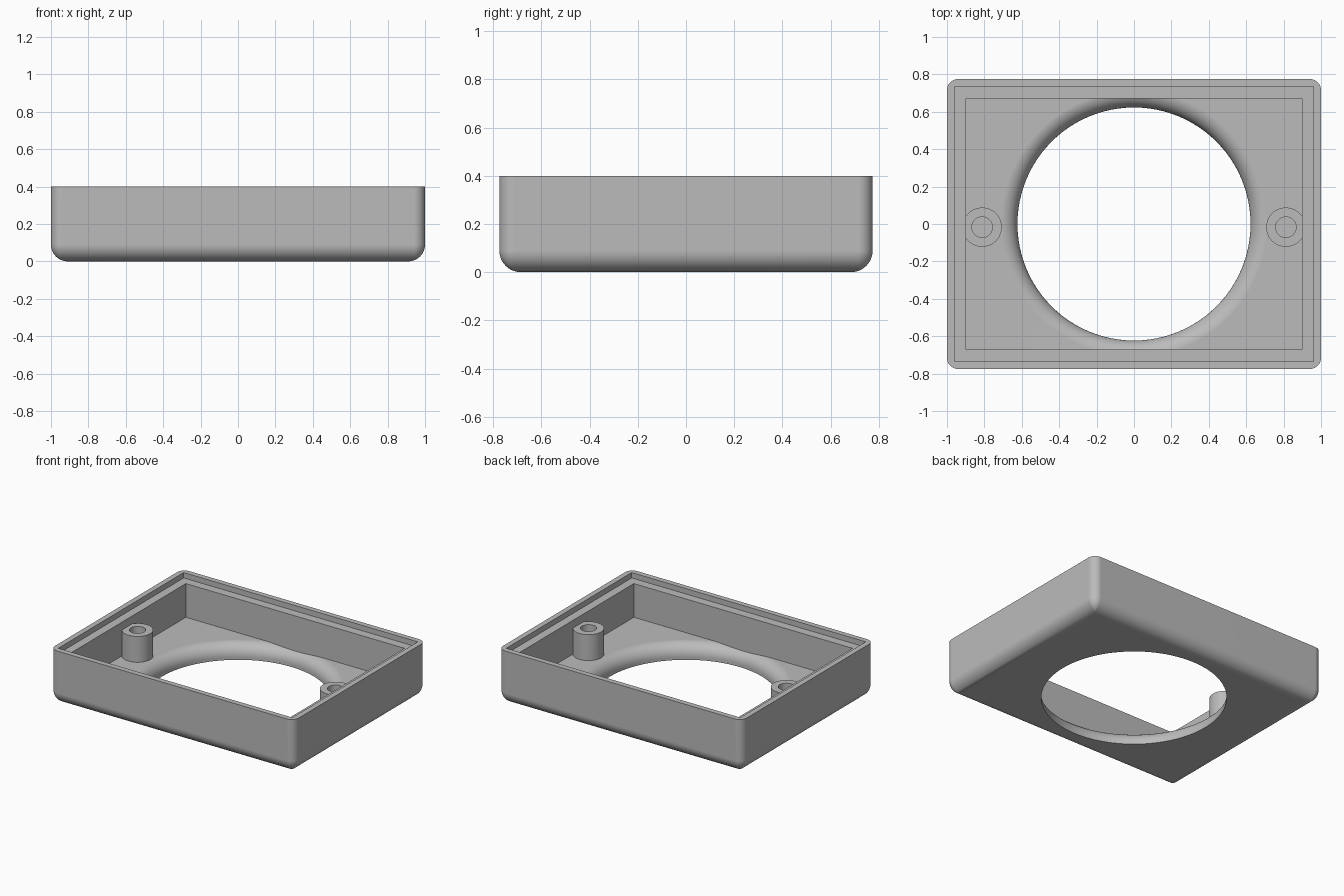
import bpy
import bmesh
from math import sin, cos, pi

cube = bpy.data.objects.get("Cube")
if cube:
    bpy.data.objects.remove(cube, do_unlink=True)

# Main dimensions
HALF_X, HALF_Y, HEIGHT = 1.0, 0.775, 0.4
CORNER, BOTTOM_ROUND = 0.06, 0.09
FLOOR, LEDGE = 0.11, 0.36
HOLE_R, FLARE = 0.623, 0.09
BOSS_X, BOSS_Y, BOSS_TOP = 0.812, -0.017, 0.302

grey = bpy.data.materials.new("light grey plastic")
grey.use_nodes = True
colour = (0.5, 0.5, 0.5, 1)
grey.diffuse_color = colour
grey.node_tree.nodes["Principled BSDF"].inputs["Base Color"].default_value = colour


def loft(name, rings):
    """Closed solid through rings of points with equal counts."""
    bm = bmesh.new()
    loops = [[bm.verts.new(p) for p in ring] for ring in rings]
    n = len(loops[0])
    for a, b in zip(loops, loops[1:]):
        for i in range(n):
            j = (i + 1) % n
            bm.faces.new((a[i], a[j], b[j], b[i]))
    bm.faces.new(loops[0][::-1])
    bm.faces.new(loops[-1])
    bmesh.ops.remove_doubles(bm, verts=bm.verts, dist=1e-5)
    bmesh.ops.recalc_face_normals(bm, faces=bm.faces)
    mesh = bpy.data.meshes.new(name)
    bm.to_mesh(mesh)
    bm.free()
    mesh.materials.append(grey)
    obj = bpy.data.objects.new(name, mesh)
    bpy.context.collection.objects.link(obj)
    return obj


def rounded_rect(hx, hy, r, z, steps=8):
    pts = []
    for q, (sx, sy) in enumerate([(1, 1), (-1, 1), (-1, -1), (1, -1)]):
        for k in range(steps + 1):
            a = (q + k / steps) * pi / 2
            pts.append((sx * (hx - r) + r * cos(a), sy * (hy - r) + r * sin(a), z))
    return pts


def circle(r, z, x=0, y=0, n=96):
    return [(x + r * cos(2 * pi * i / n), y + r * sin(2 * pi * i / n), z) for i in range(n)]


def box(name, hx, hy, z0, z1):
    return loft(name, [[(-hx, -hy, z), (hx, -hy, z), (hx, hy, z), (-hx, hy, z)]
                       for z in (z0, z1)])


def combine(target, tool, operation):
    """Apply a boolean and discard the tool."""
    mod = target.modifiers.new("cut", 'BOOLEAN')
    mod.operation, mod.solver, mod.object = operation, 'EXACT', tool
    bpy.ops.object.select_all(action='DESELECT')
    bpy.context.view_layer.objects.active = target
    target.select_set(True)
    bpy.ops.object.modifier_apply(modifier=mod.name)
    bpy.data.objects.remove(tool, do_unlink=True)


# Outer block with rounded corners and rounded bottom edge
rings = []
for k in range(11):
    a = k / 10 * pi / 2
    inset = BOTTOM_ROUND * (1 - sin(a))
    rings.append(rounded_rect(HALF_X - inset, HALF_Y - inset, max(CORNER - inset, 0),
                              BOTTOM_ROUND * (1 - cos(a))))
rings.append(rounded_rect(HALF_X, HALF_Y, CORNER, HEIGHT))
tray = loft("enclosure_tray", rings)

# Pocket cutter: cavity above a floor that has a flared round opening
flare = [circle(HOLE_R, -0.3), circle(HOLE_R, FLOOR - FLARE)]
for k in range(1, 11):
    a = k / 10 * pi / 2
    flare.append(circle(HOLE_R + FLARE * (1 - cos(a)), FLOOR - FLARE * (1 - sin(a)) + 1e-4 * (k == 10)))
flare.append(circle(HOLE_R + FLARE, 0.2))
floor_blank = box("floor_blank", 1.2, 1.2, -0.2, FLOOR)
combine(floor_blank, loft("flare_cutter", flare), 'DIFFERENCE')
pocket = box("pocket_cutter", 0.897, 0.67, -0.1, 0.6)
combine(pocket, floor_blank, 'DIFFERENCE')
combine(tray, pocket, 'DIFFERENCE')

# Stepped ledge inside the rim
combine(tray, box("ledge_cutter", 0.96, 0.735, LEDGE, 0.7), 'DIFFERENCE')

# Screw bosses merged into the side walls, with blind holes
for side in (-1, 1):
    x = side * BOSS_X
    combine(tray, loft("boss", [circle(0.105, z, x, BOSS_Y, 48) for z in (0.07, BOSS_TOP)]), 'UNION')
    combine(tray, loft("boss_hole", [circle(0.055, z, x, BOSS_Y, 32) for z in (FLOOR + 0.01, 0.5)]),
            'DIFFERENCE')

# Smooth rounds, crisp edges
bpy.ops.object.select_all(action='DESELECT')
tray.select_set(True)
bpy.context.view_layer.objects.active = tray
bpy.ops.object.shade_smooth_by_angle(angle=pi / 6)
weighted = tray.modifiers.new("weighted_normals", 'WEIGHTED_NORMAL')
weighted.keep_sharp = True
